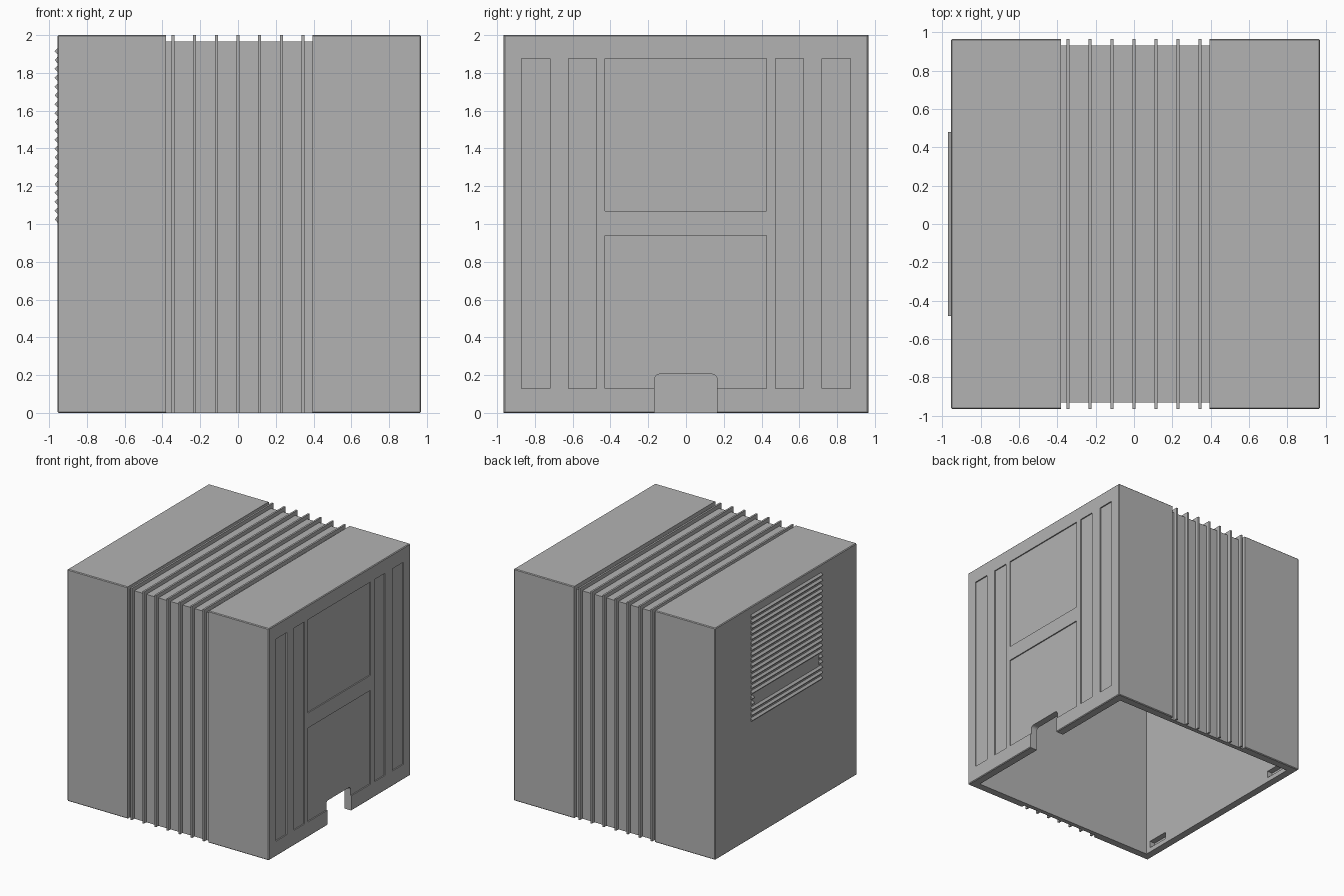
import bpy, bmesh

if "Cube" in bpy.data.objects:
    bpy.data.objects.remove(bpy.data.objects["Cube"], do_unlink=True)

grey = bpy.data.materials.new("plain_grey")
grey.use_nodes = True
colour = (0.45, 0.45, 0.45, 1)
grey.diffuse_color = colour
grey.node_tree.nodes["Principled BSDF"].inputs["Base Color"].default_value = colour

LEFT, RIGHT, HALF, TOP = 0.97, -0.955, 0.965, 2.0
WALL, GROOVE = 0.07, 0.033


def finish(bm, name):
    bmesh.ops.recalc_face_normals(bm, faces=bm.faces)
    mesh = bpy.data.meshes.new(name)
    bm.to_mesh(mesh)
    bm.free()
    mesh.materials.append(grey)
    obj = bpy.data.objects.new(name, mesh)
    bpy.context.collection.objects.link(obj)
    return obj


def box(name, xs, ys, zs, bevel=0, segments=1, axis=None):
    """Box between limits; bevels all edges, or only those along one axis."""
    bm = bmesh.new()
    bmesh.ops.create_cube(bm, size=1)
    for v in bm.verts:
        v.co = [a + (b - a) * (c + 0.5) for c, (a, b) in zip(v.co, (xs, ys, zs))]
    if bevel:
        edges = [e for e in bm.edges if axis is None
                 or abs((e.verts[0].co - e.verts[1].co).normalized()[axis]) > 0.9]
        bmesh.ops.bevel(bm, geom=edges, offset=bevel, segments=segments,
                        profile=0.5, affect='EDGES')
    return finish(bm, name)


def prism(name, points, place, start, end):
    """Extrude a flat profile between two positions along an axis."""
    bm = bmesh.new()
    face = bm.faces.new([bm.verts.new(place(start, p)) for p in points])
    new = bmesh.ops.extrude_face_region(bm, geom=[face])["geom"]
    for v in new:
        if isinstance(v, bmesh.types.BMVert):
            v.co += place(end, (0, 0)) - place(start, (0, 0))
    return finish(bm, name)


def along_x(x, p):
    return Vector((x, p[0], p[1]))


def along_y(y, p):
    return Vector((p[0], y, p[1]))


def arch(name, x0, x1, outer, inner, bottom):
    """Square arch that wraps the front, top and back of the body."""
    oy, oz = HALF + outer, TOP + outer
    iy, iz = HALF - inner, TOP - inner
    profile = [(-oy, bottom), (-oy, oz), (oy, oz), (oy, bottom),
               (iy, bottom), (iy, iz), (-iy, iz), (-iy, bottom)]
    return prism(name, profile, along_x, x0, x1)


def cut(target, cutter):
    mod = target.modifiers.new("cut", 'BOOLEAN')
    mod.operation, mod.solver, mod.object = 'DIFFERENCE', 'EXACT', cutter
    bpy.context.view_layer.objects.active = target
    bpy.ops.object.modifier_apply(modifier=mod.name)
    bpy.data.objects.remove(cutter, do_unlink=True)


from mathutils import Vector

# Hollow body, open underneath
body = box("body_shell", (RIGHT, LEFT), (-HALF, HALF), (0, TOP), bevel=0.006)
cut(body, box("cavity", (RIGHT + WALL, LEFT - WALL),
              (-HALF + WALL, HALF - WALL), (-0.1, TOP - WALL)))

# Recessed band around the middle
cut(body, arch("band_groove", -0.38, 0.395, 0.1, GROOVE, -0.1))

# Sunken panels on the left side
panels = [((-0.43, 0.425), (1.07, 1.875)), ((-0.43, 0.425), (0.13, 0.94))]
for a, b in ((0.475, 0.622), (0.72, 0.87)):
    panels += [((a, b), (0.13, 1.875)), ((-b, -a), (0.13, 1.875))]
for ys, zs in panels:
    cut(body, box("panel_recess", (LEFT - 0.01, LEFT + 0.1), ys, zs))

# Rounded notch at the foot of the left side
cut(body, box("notch", (LEFT - 0.2, LEFT + 0.1), (-0.167, 0.165),
              (-0.1, 0.205), bevel=0.028, segments=5, axis=0))

# Small slots inside the right wall
for y in (-0.75, 0.75):
    cut(body, box("inner_slot", (RIGHT + 0.02, RIGHT + WALL + 0.05),
                  (y - 0.1, y + 0.1), (0.04, 0.1)))

# Ribs standing in the band
for i in range(-3, 4):
    x = i * 0.115
    arch(f"rib_{i + 4}", x - 0.008, x + 0.008, 0, GROOVE + 0.01, 0)

# Louvre slats on the right side, two of them broken in the middle
COUNT, LOW, HIGH = 20, 1.024, 1.915
for i in range(COUNT):
    z = LOW + (HIGH - LOW) * i / (COUNT - 1)
    profile = [(RIGHT + 0.005, z - 0.022), (RIGHT - 0.016, z),
               (RIGHT + 0.005, z + 0.022)]
    spans = [(-0.48, -0.44), (0.45, 0.48)] if i in (3, 4) else [(-0.48, 0.48)]
    for j, (y0, y1) in enumerate(spans):
        prism(f"louvre_slat_{i + 1}_{j + 1}", profile, along_y, y0, y1)
